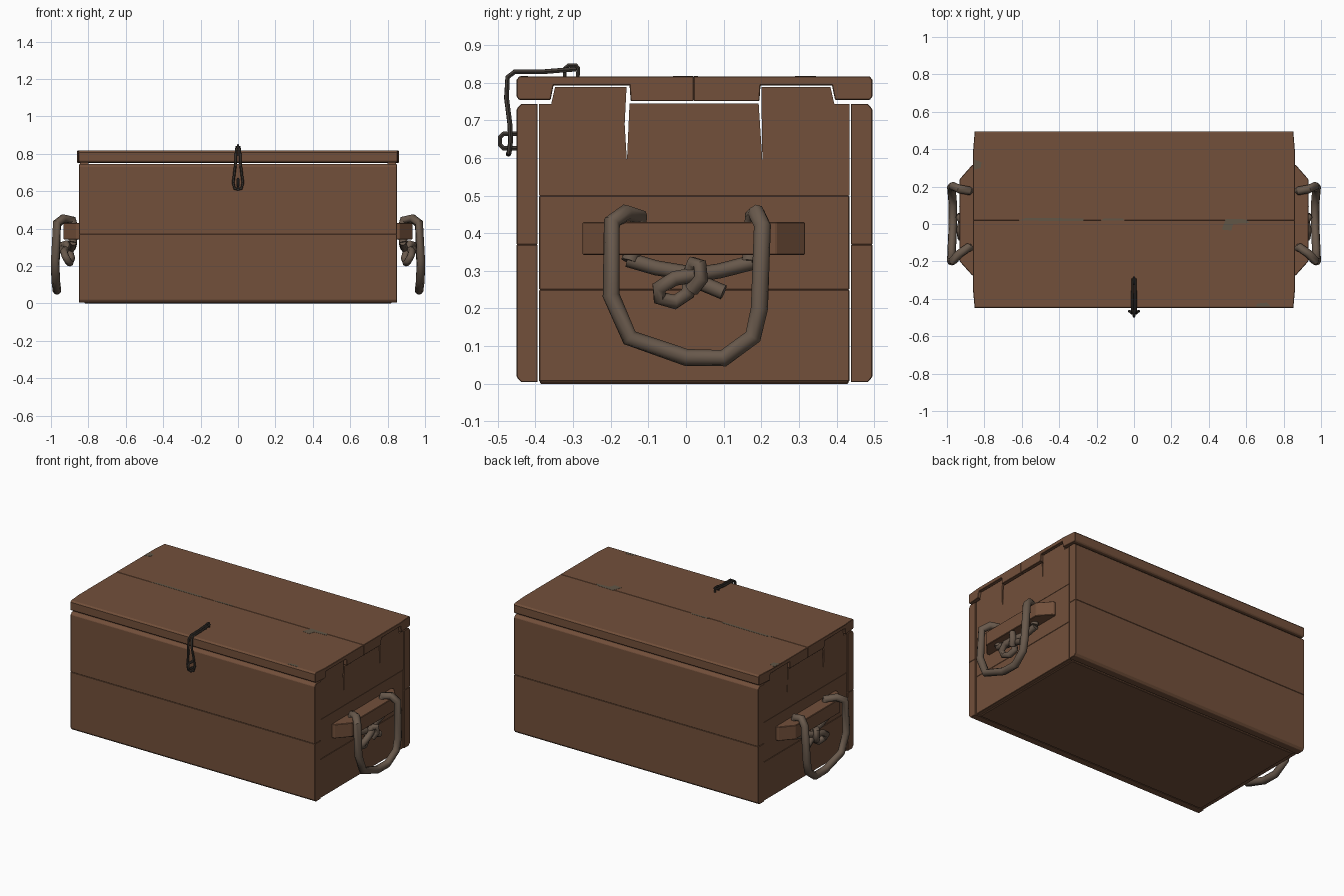
import bpy, bmesh, math
from mathutils import Vector

if "Cube" in bpy.data.objects:
    bpy.data.objects.remove(bpy.data.objects["Cube"])


def material(name, rgb):
    m = bpy.data.materials.new(name)
    m.diffuse_color = (*rgb, 1)
    m.use_nodes = True
    m.node_tree.nodes["Principled BSDF"].inputs["Base Color"].default_value = m.diffuse_color
    return m


WOOD = material("brown wood", (0.17, 0.08, 0.043))
ROPE = material("grey brown rope", (0.14, 0.10, 0.072))
IRON = material("dark iron", (0.05, 0.041, 0.034))
WORN = material("worn grey paint", (0.12, 0.092, 0.062))


def finish(bm, name, mat, bevel=0.0):
    bmesh.ops.recalc_face_normals(bm, faces=bm.faces)
    me = bpy.data.meshes.new(name)
    bm.to_mesh(me)
    bm.free()
    me.materials.append(mat)
    ob = bpy.data.objects.new(name, me)
    bpy.context.collection.objects.link(ob)
    if bevel:
        mod = ob.modifiers.new("Bevel", 'BEVEL')
        mod.width = bevel
        mod.segments = 1
        mod.limit_method = 'ANGLE'
        mod.angle_limit = math.radians(40)
    return ob


def prism(name, pts, x0, x1, mat, bevel=0.0):
    """Extrude a (y, z) profile along x; x0 / x1 may be functions of (y, z)."""
    f0 = x0 if callable(x0) else (lambda y, z: x0)
    f1 = x1 if callable(x1) else (lambda y, z: x1)
    bm = bmesh.new()
    a = [bm.verts.new((f0(y, z), y, z)) for y, z in pts]
    b = [bm.verts.new((f1(y, z), y, z)) for y, z in pts]
    bm.faces.new(a)
    bm.faces.new(b[::-1])
    n = len(pts)
    for i in range(n):
        j = (i + 1) % n
        bm.faces.new((a[i], b[i], b[j], a[j]))
    return finish(bm, name, mat, bevel)


def board(name, x0, x1, y0, y1, z0, z1, mat=WOOD, bevel=0.003):
    return prism(name, [(y0, z0), (y1, z0), (y1, z1), (y0, z1)], x0, x1, mat, bevel)


def tube(name, pts, radius, mat, side=1, closed=False, res=2):
    """Round tube along a path, turned into a mesh."""
    cu = bpy.data.curves.new(name, 'CURVE')
    cu.dimensions = '3D'
    cu.bevel_depth = radius
    cu.bevel_resolution = res
    cu.use_fill_caps = True
    sp = cu.splines.new('POLY')
    sp.points.add(len(pts) - 1)
    for p, (x, y, z) in zip(sp.points, pts):
        p.co = (x * side, y, z, 1)
    sp.use_cyclic_u = closed
    cu.materials.append(mat)
    ob = bpy.data.objects.new(name, cu)
    bpy.context.collection.objects.link(ob)
    bpy.ops.object.select_all(action='DESELECT')
    ob.select_set(True)
    bpy.context.view_layer.objects.active = ob
    bpy.ops.object.convert(target='MESH')
    bpy.ops.object.shade_smooth_by_angle(angle=math.radians(50))
    return ob


# Front and back walls, two planks each, outer corners chamfered
for label, yi, yo in (("front", -0.394, -0.45), ("back", 0.438, 0.495)):
    d = 0.012 if yo > 0 else -0.012
    prism(label + "_lower_plank", [(yi, 0.004), (yo - d, 0.004), (yo, 0.018), (yo, 0.37), (yi, 0.37)],
          -0.85, 0.85, WOOD, 0.002)
    prism(label + "_upper_plank", [(yi, 0.37), (yo, 0.37), (yo, 0.73), (yo - d, 0.744), (yi, 0.744)],
          -0.85, 0.85, WOOD, 0.002)

# Floor
board("floor", -0.82, 0.82, -0.388, 0.432, 0.0, 0.05)

# Lid: two planks with notches for the side tabs and slightly rounded ends
lid_front = [(-0.45, 0.762), (-0.443, 0.754), (-0.36, 0.754), (-0.352, 0.793), (-0.15, 0.793),
             (-0.147, 0.751), (0.02, 0.751), (0.02, 0.817), (-0.35, 0.817), (-0.443, 0.817), (-0.45, 0.808)]
lid_back = [(0.02, 0.751), (0.195, 0.751), (0.198, 0.793), (0.388, 0.793), (0.396, 0.754),
            (0.488, 0.754), (0.495, 0.762), (0.495, 0.808), (0.488, 0.817), (0.39, 0.817), (0.02, 0.817)]


def lid_end(y, z):
    return 0.852 if y < -0.4 or y > 0.44 else 0.86


for name, prof in (("lid_front_plank", lid_front), ("lid_back_plank", lid_back)):
    prism(name, prof, lambda y, z: -lid_end(y, z), lid_end, WOOD, 0.002)

# Side wall top plank: two raised tabs with narrow splits beside them
tab_profile = [(-0.39, 0.5), (0.434, 0.5), (0.434, 0.744), (0.394, 0.744), (0.384, 0.788), (0.2, 0.788),
               (0.203, 0.59), (0.193, 0.745), (-0.15, 0.745), (-0.157, 0.59), (-0.163, 0.69),
               (-0.158, 0.788), (-0.348, 0.788), (-0.358, 0.744), (-0.39, 0.744)]

# Rope path of the handle and the two knotted ends, right side
handle_path = [(0.885, -0.15, 0.325), (0.872, -0.13, 0.39), (0.885, -0.125, 0.445), (0.935, -0.16, 0.454),
               (0.968, -0.197, 0.43), (0.977, -0.199, 0.235), (0.975, -0.15, 0.122), (0.968, 0.0, 0.07),
               (0.968, 0.1, 0.068), (0.975, 0.178, 0.125), (0.977, 0.195, 0.2), (0.968, 0.203, 0.42),
               (0.935, 0.187, 0.454), (0.885, 0.178, 0.445), (0.872, 0.175, 0.39), (0.885, 0.17, 0.325)]
knot_left = [(0.88, -0.155, 0.33), (0.885, -0.08, 0.308), (0.89, 0.0, 0.295),
             (0.905, 0.04, 0.268), (0.915, 0.1, 0.243)]
knot_right = [(0.88, 0.175, 0.322), (0.885, 0.09, 0.3), (0.915, 0.03, 0.29), (0.93, -0.03, 0.28),
              (0.925, -0.072, 0.255), (0.91, -0.07, 0.228), (0.9, -0.03, 0.217), (0.89, 0.005, 0.24),
              (0.905, 0.01, 0.29), (0.92, 0.02, 0.32), (0.935, 0.037, 0.315), (0.935, 0.04, 0.28),
              (0.92, 0.015, 0.25)]

for s, side in ((1, "right"), (-1, "left")):
    board(side + "_lower_plank", 0.80 * s, 0.846 * s, -0.39, 0.434, 0.006, 0.25, bevel=0.002)
    board(side + "_middle_plank", 0.80 * s, 0.846 * s, -0.39, 0.434, 0.25, 0.5, bevel=0.002)
    prism(side + "_top_plank", tab_profile, 0.80 * s, 0.846 * s, WOOD)

    # Cleat: trapezoid seen from above
    bm = bmesh.new()
    rows = [[bm.verts.new((x * s, y, z)) for x, y in
             ((0.845, -0.275), (0.865, -0.275), (0.932, -0.2), (0.932, 0.24), (0.865, 0.316), (0.845, 0.316))]
            for z in (0.342, 0.43)]
    bm.faces.new(rows[0])
    bm.faces.new(rows[1])
    for i in range(6):
        j = (i + 1) % 6
        bm.faces.new((rows[0][i], rows[0][j], rows[1][j], rows[1][i]))
    finish(bm, side + "_cleat", WOOD, 0.003)

    tube(side + "_rope_handle", handle_path, 0.023, ROPE, s)
    tube(side + "_rope_knot_tail", knot_left, 0.02, ROPE, s)
    tube(side + "_rope_knot_loop", knot_right, 0.02, ROPE, s)

# Latch: long wire hasp over the lid edge, with two staples
half = [(0.009, -0.295, 0.836), (0.008, -0.38, 0.829), (0.008, -0.455, 0.829), (0.01, -0.474, 0.815),
        (0.012, -0.477, 0.76), (0.02, -0.468, 0.69), (0.026, -0.466, 0.645), (0.018, -0.47, 0.614)]
hasp = half + [(0, -0.472, 0.61)] + [(-x, y, z) for x, y, z in reversed(half)]
tube("latch_hasp", hasp, 0.007, IRON, closed=True, res=1)
tube("lid_staple", [(0, -0.322, 0.812), (0, -0.322, 0.838), (0, -0.312, 0.846), (0, -0.292, 0.846),
                    (0, -0.286, 0.838), (0, -0.288, 0.812)], 0.006, IRON, res=1)
tube("front_staple", [(0, -0.445, 0.665), (0, -0.485, 0.664), (0, -0.494, 0.655), (0, -0.494, 0.635),
                      (0, -0.485, 0.626), (0, -0.445, 0.625)], 0.007, IRON, res=1)


# Worn patches: thin plates on the lid top
def patch(name, outline):
    bm = bmesh.new()
    f = bm.faces.new([bm.verts.new((x, y, 0.8165)) for x, y in outline])
    r = bmesh.ops.extrude_face_region(bm, geom=[f])
    bmesh.ops.translate(bm, vec=Vector((0, 0, 0.0015)),
                        verts=[v for v in r["geom"] if isinstance(v, bmesh.types.BMVert)])
    finish(bm, name, WORN)


patch("worn_patch_seam_right", [(0.47, -0.03), (0.52, -0.035), (0.53, 0.0), (0.62, 0.005), (0.6, 0.025), (0.49, 0.028)])
patch("worn_patch_seam_middle", [(-0.62, 0.018), (-0.27, 0.016), (-0.27, 0.03), (-0.58, 0.032)])
patch("worn_patch_seam_small", [(-0.18, 0.018), (-0.05, 0.02), (-0.06, 0.03), (-0.16, 0.03)])
patch("worn_patch_corner", [(-0.855, 0.29), (-0.82, 0.3), (-0.815, 0.33), (-0.855, 0.345)])
patch("worn_patch_front", [(0.65, -0.44), (0.73, -0.44), (0.71, -0.42), (0.66, -0.425)])
